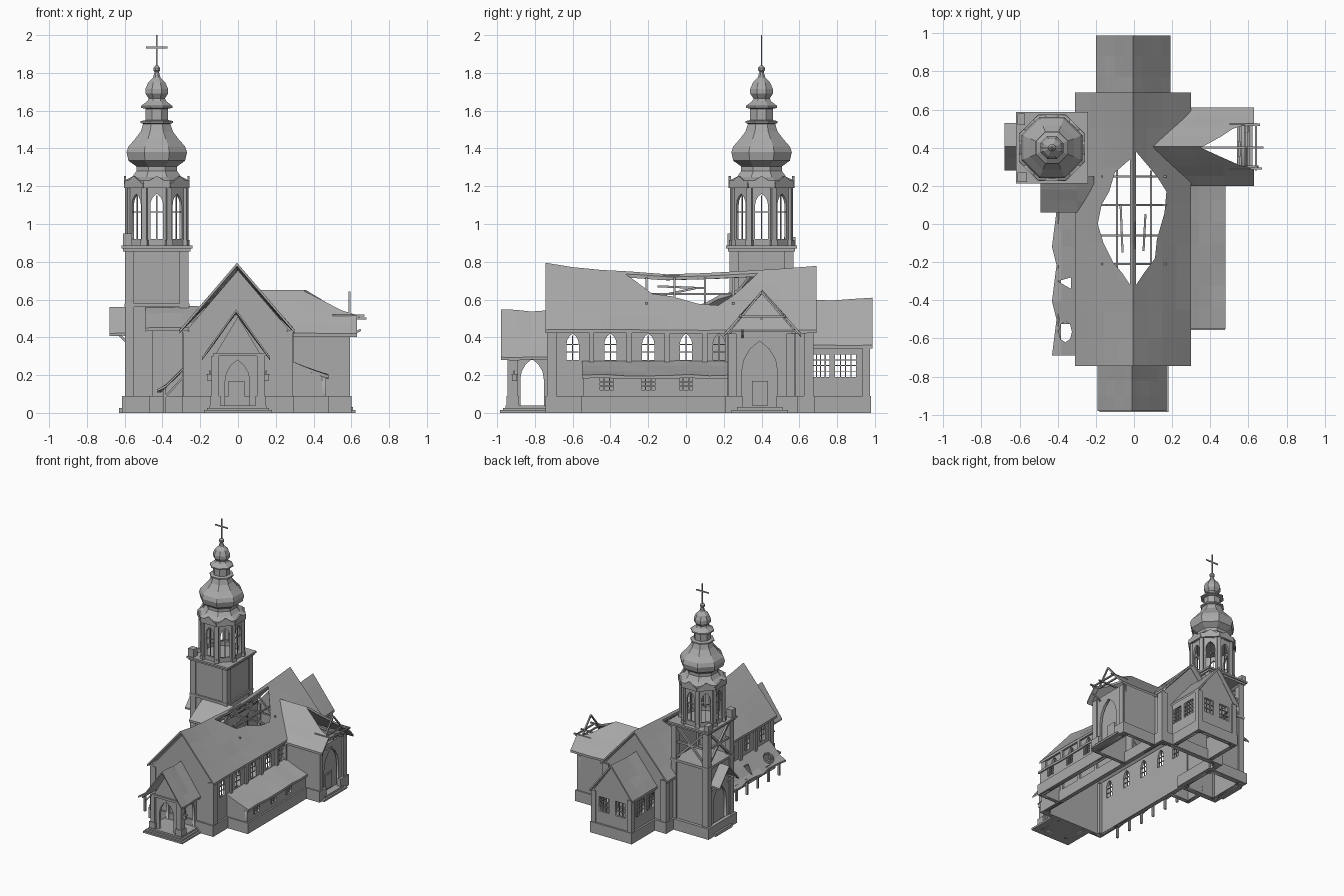
import bpy, bmesh, math, random
from mathutils import Matrix, Vector

if "Cube" in bpy.data.objects:
    bpy.data.objects.remove(bpy.data.objects["Cube"])
random.seed(4)

grey = bpy.data.materials.new("weathered_grey")
grey.diffuse_color = (0.4, 0.4, 0.4, 1)
grey.use_nodes = True
grey.node_tree.nodes["Principled BSDF"].inputs["Base Color"].default_value = grey.diffuse_color


def link(name, me):
    ob = bpy.data.objects.new(name, me)
    bpy.context.scene.collection.objects.link(ob)
    if not me.materials:
        me.materials.append(grey)
    return ob


def finish(name, bm):
    bmesh.ops.remove_doubles(bm, verts=bm.verts, dist=1e-5)
    bmesh.ops.recalc_face_normals(bm, faces=bm.faces)
    me = bpy.data.meshes.new(name)
    bm.to_mesh(me)
    bm.free()
    return link(name, me)


def baked(ob):
    dg = bpy.context.evaluated_depsgraph_get()
    return bpy.data.meshes.new_from_object(ob.evaluated_get(dg))


def boxes(name, items):
    """Boxes given as x0, x1, y0, y1, z0, z1."""
    bm = bmesh.new()
    for x0, x1, y0, y1, z0, z1 in items:
        m = Matrix.Translation(((x0+x1)/2, (y0+y1)/2, (z0+z1)/2)) @ Matrix.Diagonal((x1-x0, y1-y0, z1-z0, 1))
        bmesh.ops.create_cube(bm, size=1, matrix=m)
    return finish(name, bm)


def beams(name, segs, w=0.012):
    bm = bmesh.new()
    for a, b in segs:
        a, b = Vector(a), Vector(b)
        d = b - a
        m = Matrix.Translation((a+b)/2) @ d.to_track_quat('Z', 'Y').to_matrix().to_4x4() @ Matrix.Diagonal((w, w, d.length, 1))
        bmesh.ops.create_cube(bm, size=1, matrix=m)
    return finish(name, bm)


def panel(name, outline, holes, m, t=0.02):
    """Flat wall with openings, drawn in 2D then placed by matrix m."""
    cu = bpy.data.curves.new(name, 'CURVE')
    cu.dimensions, cu.fill_mode, cu.extrude = '2D', 'BOTH', t/2
    for pts in [outline] + holes:
        s = cu.splines.new('POLY')
        s.points.add(len(pts)-1)
        for p, (u, v) in zip(s.points, pts):
            p.co = (u, v, 0, 1)
        s.use_cyclic_u = True
    tmp = bpy.data.objects.new("tmp", cu)
    bpy.context.scene.collection.objects.link(tmp)
    me = baked(tmp)
    bpy.data.objects.remove(tmp)
    bm = bmesh.new()
    bm.from_mesh(me)
    bm.transform(m)
    return finish(name, bm)


def at_y(y):
    return Matrix(((1, 0, 0, 0), (0, 0, -1, y), (0, 1, 0, 0), (0, 0, 0, 1)))


def at_x(x):
    return Matrix(((0, 0, 1, x), (1, 0, 0, 0), (0, 1, 0, 0), (0, 0, 0, 1)))


def rect(u0, u1, v0, v1):
    return [(u0, v0), (u1, v0), (u1, v1), (u0, v1)]


def gable(u0, u1, eave, peak):
    return [(u0, 0), (u1, 0), (u1, eave), ((u0+u1)/2, peak), (u0, eave)]


def arch(c, w, z0, z1):
    s = z1 - 0.866*w
    right = [(-w/2 + w*math.cos(math.radians(a)), s + w*math.sin(math.radians(a))) for a in (0, 20, 40, 60)]
    left = [(-u, v) for u, v in right[-2::-1]]
    return [(c+u, v) for u, v in [(-w/2, z0), (w/2, z0)] + right + left]


def roof(name, stations, t=0.018, swap=False, jitter=0.004):
    """Thin shell through stations (along, [(across, z), ...])."""
    bm = bmesh.new()
    rings = []
    for i, (y, sec) in enumerate(stations):
        top = []
        for j, (x, z) in enumerate(sec):
            if 0 < i < len(stations)-1:
                z += random.uniform(-jitter, jitter)
            top.append((x, z))
        pts = top + [(x, z-t) for x, z in reversed(top)]
        rings.append([bm.verts.new((y, x, z) if swap else (x, y, z)) for x, z in pts])
    n = len(rings[0])
    for a, b in zip(rings, rings[1:]):
        for j in range(n):
            bm.faces.new((a[j], a[(j+1) % n], b[(j+1) % n], b[j]))
    for r in (rings[0], rings[-1]):
        for j in range(n//2-1):
            bm.faces.new((r[j], r[j+1], r[n-2-j], r[n-1-j]))
    return finish(name, bm)


def gable_sec(c, half, eave, ridge, k=4):
    return [(c + half*i/k, ridge + (eave-ridge)*abs(i)/k) for i in range(-k, k+1)]


def cut(ob, polys):
    """Punch vertical holes with plan outlines."""
    for poly in polys:
        bm = bmesh.new()
        f = bm.faces.new([bm.verts.new((x, y, 0.05)) for x, y in poly])
        r = bmesh.ops.extrude_face_region(bm, geom=[f])
        bmesh.ops.translate(bm, vec=(0, 0, 1), verts=[v for v in r['geom'] if isinstance(v, bmesh.types.BMVert)])
        c = finish("cutter", bm)
        c.hide_render = True
        md = ob.modifiers.new("cut", 'BOOLEAN')
        md.operation, md.object, md.solver = 'DIFFERENCE', c, 'EXACT'
        me = baked(ob)
        ob.modifiers.clear()
        ob.data = me
        bpy.data.objects.remove(c)


def plinth(name, x0, x1, y0, y1, h=0.09, w=0.03):
    boxes(name, [(x0, x1, y0, y0+w, 0, h), (x0, x1, y1-w, y1, 0, h), (x0, x0+w, y0, y1, 0, h), (x1-w, x1, y0, y1, 0, h)])


def lathe(name, prof, cx, cy, n=8):
    bm = bmesh.new()
    k = 1/math.cos(math.pi/n)
    rings = [[bm.verts.new((cx + r*k*math.cos((i+.5)*2*math.pi/n), cy + r*k*math.sin((i+.5)*2*math.pi/n), z))
              for i in range(n)] for r, z in prof]
    for a, b in zip(rings, rings[1:]):
        for i in range(n):
            bm.faces.new((a[i], a[(i+1) % n], b[(i+1) % n], b[i]))
    bm.faces.new(rings[0])
    bm.faces.new(rings[-1])
    return finish(name, bm)


# Nave walls with arched windows
wins = (-0.6, -0.4, -0.2, 0.0, 0.175)
for s, nm in ((-1, "left"), (1, "right")):
    holes = [arch(y, 0.065, 0.28, 0.42) for y in wins] + [rect(0.31, 0.5, 0.02, 0.38)]
    panel("nave_wall_" + nm, rect(-0.73, 0.66, 0, 0.44), holes, at_x(s*0.27))
    boxes("nave_pilasters_" + nm, [(min(s*.265, s*.295), max(s*.265, s*.295), y-.014, y+.014, 0, 0.43) for y in (-.5, -.3, -.1, .1, .22)]
          + [(s*.265-.027, s*.265+.027, y-.025, y+.025, 0, 0.43) for y in (-.71, .65)])
    boxes("nave_cornice_" + nm, [(s*.28-.016, s*.28+.016, -.735, .67, .425, .44)])
    boxes("window_bars_" + nm, [(s*.27-.004, s*.27+.004, y-.003, y+.003, .28, .41) for y in wins]
          + [(s*.27-.004, s*.27+.004, y-.032, y+.032, z, z+.005) for y in wins for z in (.32, .36)])
panel("nave_front_wall", gable(-.27, .27, .44, .755), [], at_y(-.72))
panel("nave_back_wall", gable(-.27, .27, .44, .745), [], at_y(.65))
plinth("nave_plinth", -.295, .295, -.745, .68)

# Sagging nave roof with a big hole and exposed timbers
ridge = [(-.745, .795), (-.6, .775), (-.45, .76), (-.3, .747), (-.1, .737), (.1, .74), (.3, .75), (.5, .762), (.69, .778)]
nave_roof = roof("nave_roof", [(y, gable_sec(-.005, .305, .44, z)) for y, z in ridge])
cut(nave_roof, [
    [(-.02, -.32), (-.06, -.26), (-.11, -.2), (-.16, -.1), (-.19, 0), (-.17, .1), (-.13, .17), (-.1, .27), (-.02, .34)],
    [(.01, -.32), (.05, -.26), (.11, -.18), (.12, -.08), (.16, .06), (.17, .17), (.12, .25), (.01, .38)]])
beams("nave_timbers", [((0, -.4, .722), (0, .45, .724)), ((-.09, -.28, .63), (-.09, .3, .63)), ((.09, -.26, .63), (.09, .28, .63)),
      ((-.06, -.15, .67), (-.07, .1, .66)), ((.05, -.14, .62), (.06, .05, .66))]
      + [((-.17, y, .58), (.17, y, .58)) for y in (-.21, .1, .25)]
      + [((s*.25, y, .48), (0, y, .72)) for y in (-.21, -.06, .1, .25) for s in (-1, 1)], 0.011)

# Chancel at the back
for s, nm in ((-1, "left"), (1, "right")):
    panel("chancel_wall_" + nm, rect(.65, .965, 0, .36), [rect(.665, .76, .19, .31), rect(.79, .9, .19, .31)], at_x(s*.165))
    boxes("chancel_bars_" + nm, [(s*.165-.004, s*.165+.004, y-.003, y+.003, .19, .31) for y in (.69, .713, .737, .818, .845, .873)]
          + [(s*.165-.004, s*.165+.004, .66, .905, z, z+.005) for z in (.218, .248, .278)])
    boxes("chancel_corner_" + nm, [(s*.165-.02, s*.165+.02, .935, .975, 0, .35)])
panel("chancel_back_wall", gable(-.165, .165, .36, .585), [rect(-.12, -.03, .19, .31), rect(.03, .12, .19, .31)], at_y(.955))
boxes("chancel_back_bars", [(x-.003, x+.003, .951, .959, .19, .31) for x in (-.09, -.06, .06, .09)]
      + [(-.12, .12, .951, .959, z, z+.005) for z in (.228, .268)])
plinth("chancel_plinth", -.19, .19, .65, .98)
roof("chancel_roof", [(y, gable_sec(-.005, .195, .36, z)) for y, z in ((.66, .6), (.77, .597), (.88, .6), (.988, .61))])

# Front porch
for s, nm in ((-1, "left"), (1, "right")):
    panel("porch_wall_" + nm, rect(-.93, -.73, 0, .31), [arch(-.815, .125, .03, .285)], at_x(s*.12))
    boxes("porch_column_" + nm, [(s*.12-.02, s*.12+.02, -.945, -.89, 0, .3), (s*.12-.027, s*.12+.027, -.95, -.885, .04, .09)])
    boxes("lantern_" + nm, [(s*.15-.012, s*.15+.012, -.92, -.895, .17, .205), (s*.15-.004, s*.15+.004, -.912, -.904, .2, .225),
                            (s*.15-.018, s*.15+.018, -.925, -.89, .2, .207)])
panel("porch_front_wall", gable(-.12, .12, .31, .51), [arch(-.003, .13, .03, .28)], at_y(-.92))
boxes("porch_lintel", [(-.13, .15, -.945, -.92, .3, .318)])
boxes("porch_steps", [(-.18, .18, -.985, -.73, 0, .014), (-.165, .165, -.97, -.73, .014, .027), (-.15, .15, -.955, -.73, .027, .04)])
boxes("main_door", [(-.05, .035, -.738, -.729, .04, .17), (-.035, .02, -.742, -.736, .05, .158)])
roof("porch_roof", [(y, gable_sec(-.01, .18, .295, z)) for y, z in ((-.98, .548), (-.9, .542), (-.82, .538), (-.73, .543))], .015)

# Right aisle
panel("right_aisle_wall", rect(-.545, .235, 0, .2), [rect(y-.035, y+.035, .12, .185) for y in (-.42, -.2, 0)], at_x(.455))
panel("right_aisle_front", [(.27, 0), (.465, 0), (.465, .195), (.27, .265)], [], at_y(-.535))
boxes("right_aisle_bars", [(.451, .459, y+d-.003, y+d+.003, .12, .185) for y in (-.42, -.2, 0) for d in (-.015, .015)]
      + [(.451, .459, y-.035, y+.035, z, z+.005) for y in (-.42, -.2, 0) for z in (.14, .16)])
boxes("right_aisle_plinth", [(.44, .478, -.555, .23, 0, .09), (.28, .478, -.555, -.53, 0, .09)])
roof("right_aisle_roof", [(-.55 + .785*i/7, [(.27, .28), (.34, .25), (.41, .223), (.48, .2)]) for i in range(8)])

# Ruined left lean-to on posts
lean = roof("left_lean_to_roof", [(-.69 + .76*i/8, [(-.28, .25), (-.33, .2), (-.38, .15), (-.43 + .012*(i % 3), .125)]) for i in range(9)], .014)
cut(lean, [[(-.36 + .035*math.cos(a), -.565 + .055*math.sin(a)) for a in [i*math.pi/4 for i in range(8)]],
           [(-.4, -.3), (-.33, -.28), (-.33, -.34)]])
posts = [-.66 + .14*i for i in range(6)]
beams("lean_to_posts", [((-.39, y, 0), (-.39, y, .135)) for y in posts] + [((-.39, -.68, .13), (-.39, .06, .13))], .016)
beams("lean_to_braces", [((-.39, y, .08), (-.28, y, .2)) for y in posts], .01)

# Right transept
for y, nm in ((.23, "front"), (.57, "back")):
    panel("transept_wall_" + nm, rect(.27, .58, 0, .43), [], at_y(y))
panel("transept_end_wall", rect(.22, .58, 0, .43), [arch(.39, .19, .03, .38)], at_x(.57))
panel("transept_recess", rect(.25, .55, 0, .42), [], at_x(.545), .008)
boxes("transept_door", [(.549, .557, .35, .435, .04, .17), (.556, .56, .365, .42, .05, .16)])
boxes("transept_pilasters", [(.55, .592, y-.022, y+.022, 0, .42) for y in (.245, .555)])
boxes("transept_plinth", [(.28, .6, .21, .24, 0, .09), (.28, .6, .56, .59, 0, .09), (.57, .6, .21, .3, 0, .09), (.57, .6, .48, .59, 0, .09)])
boxes("transept_steps", [(.55, .622, .24, .54, 0, .015), (.55, .608, .27, .51, .015, .03)])
tr = roof("transept_roof", [(x, gable_sec(.405, .205, .42, .65)) for x in (.04, .18, .32, .47, .63)], swap=True, jitter=.003)
cut(tr, [[(0, .65), (.31, .65), (.1, .405), (.31, .16), (0, .16)],
         [(.35, .4), (.46, .46), (.52, .5), (.58, .52), (.7, .53), (.7, .28), (.62, .29), (.55, .31), (.46, .35)]])
beams("transept_timbers", [((.64, .28, .51), (.64, .53, .51)), ((.5, .29, .515), (.67, .29, .515)), ((.5, .52, .515), (.66, .52, .515)),
      ((.35, .4, .5), (.68, .4, .5)), ((.59, .22, .42), (.59, .4, .64)), ((.59, .59, .42), (.59, .4, .64)),
      ((.59, .3, .51), (.59, .5, .51)), ((.58, .3, .4), (.65, .3, .44))], .011)

# Link between nave and tower
panel("link_front_wall", rect(-.455, -.27, 0, .44), [], at_y(.1))
panel("link_side_wall", rect(.1, .26, 0, .44), [], at_x(-.445))
boxes("link_plinth", [(-.47, -.28, .075, .1, 0, .09), (-.47, -.445, .075, .25, 0, .09)])
roof("link_roof", [(x, [(.06, .45), (.12, .49), (.18, .525), (.25, .565)]) for x in (-.49, -.4, -.3, -.21)], swap=True)

# Square tower: two solid sides, two sides open to timber above
X, Y = -.43, .4
panel("tower_front_wall", rect(X-.155, X+.155, 0, .87), [], at_y(Y-.15))
panel("tower_right_wall", rect(Y-.155, Y+.155, 0, .87), [], at_x(X+.15))
panel("tower_back_wall", rect(X-.155, X+.155, 0, .57), [], at_y(Y+.15))
panel("tower_left_wall", rect(Y-.155, Y+.155, 0, .57), [arch(Y, .17, .03, .38)], at_x(X-.15))
panel("tower_left_recess", rect(Y-.12, Y+.12, 0, .4), [], at_x(X-.13), .008)
corners = [(X+sx*.145, Y+sy*.145) for sx in (-1, 1) for sy in (-1, 1)]
boxes("tower_corners", [(x-.024, x+.024, y-.024, y+.024, 0, .86) for x, y in corners])
plinth("tower_plinth", X-.185, X+.185, Y-.185, Y+.185)
boxes("tower_left_step", [(X-.2, X-.15, .29, .51, 0, .025)])
plinthless = [(.172, .56, .58), (.178, .855, .87), (.188, .87, .885)]
boxes("tower_cornices", [(X-r, X+r, Y-r, Y+r, a, b) for r, a, b in plinthless])
segs = []
for sgn in (-1, 1):
    segs += [((X-.15, Y-.14*sgn, .58), (X-.15, Y+.14*sgn, .86)), ((X-.14*sgn, Y+.15, .58), (X+.14*sgn, Y+.15, .86))]
segs += [((X-.15, Y-.14, .72), (X-.15, Y+.14, .72)), ((X-.14, Y+.15, .72), (X+.14, Y+.15, .72))]
beams("tower_braces", segs, .016)
boxes("broken_parapet", [(-.61, -.56, .22, .27, .885, .95), (-.61, -.57, .52, .58, .885, .93)])
roof("side_canopy", [(x, gable_sec(.405, .125, .42, .56, 2)) for x in (-.68, -.62, -.56)], .014, True)
beams("canopy_brackets", [((-.67, y, .43), (-.58, y, .42)) for y in (.3, .51)] + [((-.64, y, .425), (-.585, y, .37)) for y in (.3, .51)])

# Octagonal belfry
for i in range(8):
    m = Matrix.Translation((X, Y, 0)) @ Matrix.Rotation(i*math.pi/4, 4, 'Z')
    panel("belfry_wall", rect(-.063, .063, .885, 1.21), [arch(0, .068, .92, 1.16)], m @ at_y(-.145), .016)
    panel("belfry_gablet", [(-.07, 1.19), (.07, 1.19), (.07, 1.21), (0, 1.255), (-.07, 1.21)], [], m @ at_y(-.168), .012)
    p = m @ Matrix.Rotation(math.pi/8, 4, 'Z')
    post = boxes("belfry_pillar", [(-.014, .014, -.175, -.145, .885, 1.2), (-.018, .018, -.18, -.14, .885, .915)])
    post.data.transform(p)
    bars = boxes("belfry_bars", [(-.003, .003, -.148, -.142, .92, 1.15), (-.034, .034, -.148, -.142, 1.06, 1.066)])
    bars.data.transform(m)

# Onion spire, ball and cross
lathe("onion_spire", [(.155, 1.19), (.172, 1.215), (.172, 1.23), (.13, 1.25), (.108, 1.28), (.108, 1.305), (.15, 1.335), (.16, 1.38),
      (.15, 1.41), (.115, 1.45), (.085, 1.49), (.072, 1.53), (.085, 1.535), (.085, 1.545), (.06, 1.55), (.06, 1.61), (.083, 1.615),
      (.083, 1.625), (.05, 1.65), (.043, 1.665), (.06, 1.69), (.06, 1.715), (.045, 1.75), (.02, 1.775), (.01, 1.81)], X, Y)
lathe("spire_ball", [(.008, 1.802), (.018, 1.813), (.018, 1.827), (.008, 1.838)], X, Y)
boxes("cross", [(X-.005, X+.005, Y-.003, Y+.003, 1.83, 2), (X-.057, X+.057, Y-.003, Y+.003, 1.93, 1.94)])
